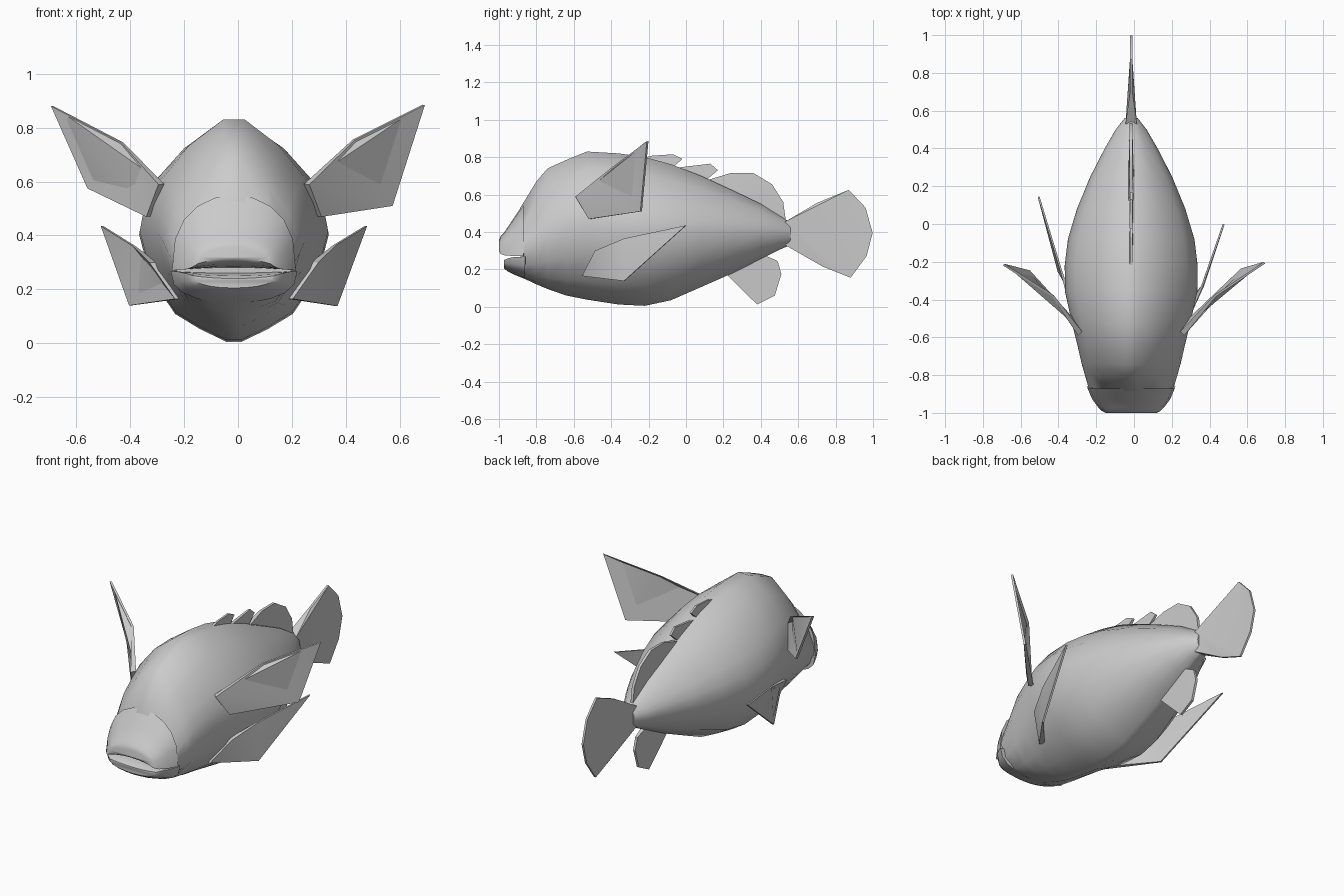
import bpy, bmesh, math
from mathutils import Vector

CX = -0.015  # centre plane of the body


def finish(name, bm, angle):
    bmesh.ops.recalc_face_normals(bm, faces=bm.faces)
    mesh = bpy.data.meshes.new(name)
    bm.to_mesh(mesh)
    bm.free()
    obj = bpy.data.objects.new(name, mesh)
    bpy.context.collection.objects.link(obj)
    bpy.ops.object.select_all(action='DESELECT')
    obj.select_set(True)
    bpy.context.view_layer.objects.active = obj
    bpy.ops.object.shade_smooth_by_angle(angle=math.radians(angle))
    return obj


def loft(name, rings, angle=45):
    bm = bmesh.new()
    vr = [[bm.verts.new(p) for p in r] for r in rings]
    n = len(vr[0])
    for a, b in zip(vr, vr[1:]):
        for i in range(n):
            j = (i + 1) % n
            bm.faces.new((a[i], a[j], b[j], b[i]))
    bm.faces.new(vr[0])
    bm.faces.new(vr[-1])
    return finish(name, bm, angle)


def fin(name, pts, root, tip):
    # first and last points are the root edge, thicker than the rim
    pts = [Vector(p) for p in pts]
    c = sum(pts, Vector()) / len(pts)
    nrm = Vector()
    for a, b in zip(pts, pts[1:] + pts[:1]):
        nrm += (a - c).cross(b - c)
    nrm.normalize()
    bm = bmesh.new()
    sides = []
    for s in (1, -1):
        sides.append([bm.verts.new(p + nrm * s * (root if i in (0, len(pts) - 1) else tip) / 2)
                      for i, p in enumerate(pts)])
    a, b = sides
    for i in range(len(pts)):
        j = (i + 1) % len(pts)
        bm.faces.new((a[i], a[j], b[j], b[i]))
    caps = [bm.faces.new(a), bm.faces.new(b[::-1])]
    bmesh.ops.triangulate(bm, faces=caps)
    return finish(name, bm, 30)


# Body: half cross-section (width, height fraction) swept along the spine
section = [(0.08, 0), (0.36, 0.06), (0.62, 0.13), (0.88, 0.30), (1, 0.5),
           (0.95, 0.61), (0.84, 0.73), (0.53, 0.88), (0.13, 1)]
# y, half width, bottom z, top z, height skew
stations = [(-0.885, 0.22, 0.16, 0.53, 1.5), (-0.80, 0.245, 0.12, 0.67, 1.35),
            (-0.74, 0.262, 0.095, 0.74, 1.2), (-0.64, 0.285, 0.06, 0.785, 1.05),
            (-0.53, 0.312, 0.038, 0.83, 1), (-0.36, 0.35, 0.012, 0.82, 1),
            (-0.22, 0.352, 0.005, 0.80, 1), (-0.08, 0.335, 0.035, 0.762, 1),
            (0.08, 0.287, 0.105, 0.70, 1), (0.25, 0.217, 0.18, 0.622, 1),
            (0.40, 0.14, 0.255, 0.55, 1), (0.50, 0.082, 0.305, 0.487, 1),
            (0.56, 0.035, 0.33, 0.45, 1)]


def body_ring(y, w, z0, z1, k):
    half = [(w * u, z0 + (z1 - z0) * v ** k) for u, v in section]
    return [(CX + x, y, z) for x, z in half] + [(CX - x, y, z) for x, z in half[::-1]]


loft("body", [body_ring(*s) for s in stations])


# Jaws: outer arc plus a gently arched inner mouth surface
def jaw_ring(y, w, edge, outer, inner):
    n = 10
    ts = [math.pi * i / n for i in range(n + 1)]
    arc = [(CX + w * math.cos(t), y, edge + (outer - edge) * abs(math.sin(t)) ** 0.75) for t in ts]
    under = [(CX + w * math.cos(t), y + 0.003,
              edge + (inner - edge) * math.sin(t) ** 2) for t in ts[1:-1]]
    return arc + under[::-1]


loft("upper_jaw", [jaw_ring(-0.87, 0.23, 0.27, 0.55, 0.28),
                   jaw_ring(-0.93, 0.205, 0.272, 0.46, 0.285),
                   jaw_ring(-0.97, 0.175, 0.275, 0.40, 0.295),
                   jaw_ring(-0.99, 0.155, 0.282, 0.38, 0.305),
                   jaw_ring(-1.0, 0.135, 0.295, 0.355, 0.315)])
loft("lower_jaw", [jaw_ring(-0.86, 0.235, 0.268, 0.148, 0.265),
                   jaw_ring(-0.92, 0.21, 0.266, 0.172, 0.255),
                   jaw_ring(-0.955, 0.175, 0.258, 0.19, 0.25),
                   jaw_ring(-0.972, 0.15, 0.25, 0.205, 0.24)])

# Paired fins, slightly different in pose on each side
fin("upper_fin_right", [(0.255, -0.58, 0.59), (0.43, -0.38, 0.755), (0.69, -0.205, 0.885),
                        (0.57, -0.24, 0.51), (0.30, -0.51, 0.47)], 0.03, 0.012)
fin("upper_fin_left", [(-0.285, -0.58, 0.59), (-0.43, -0.38, 0.745), (-0.69, -0.215, 0.88),
                       (-0.555, -0.25, 0.575), (-0.33, -0.51, 0.47)], 0.03, 0.012)
fin("lower_fin_right", [(0.285, -0.48, 0.30), (0.36, -0.33, 0.365), (0.475, 0.0, 0.435),
                        (0.365, -0.33, 0.138), (0.19, -0.55, 0.165)], 0.03, 0.01)
fin("lower_fin_left", [(-0.315, -0.48, 0.30), (-0.385, -0.25, 0.36), (-0.505, 0.145, 0.435),
                       (-0.40, -0.25, 0.14), (-0.22, -0.55, 0.165)], 0.03, 0.01)


# Fins on the centre plane, given as (y, z) outlines
def mid_fin(name, outline, root, tip):
    fin(name, [(CX, y, z) for y, z in outline], root, tip)


mid_fin("tail_fin", [(0.53, 0.455), (0.70, 0.555), (0.87, 0.625), (0.96, 0.53), (0.998, 0.395),
                     (0.965, 0.27), (0.88, 0.155), (0.73, 0.215), (0.53, 0.33)], 0.06, 0.012)
mid_fin("dorsal_spine_front", [(-0.26, 0.79), (-0.18, 0.808), (-0.07, 0.815),
                               (-0.02, 0.79), (-0.07, 0.745)], 0.02, 0.012)
mid_fin("dorsal_spine_rear", [(-0.08, 0.74), (0.13, 0.765), (0.17, 0.73), (0.10, 0.67)], 0.02, 0.012)
mid_fin("dorsal_fin", [(0.09, 0.67), (0.24, 0.715), (0.36, 0.715), (0.46, 0.655), (0.52, 0.56),
                       (0.535, 0.45), (0.40, 0.52), (0.25, 0.60)], 0.03, 0.016)
mid_fin("anal_fin", [(0.20, 0.19), (0.38, 0.012), (0.475, 0.06), (0.51, 0.175),
                     (0.49, 0.245), (0.41, 0.28)], 0.03, 0.014)
